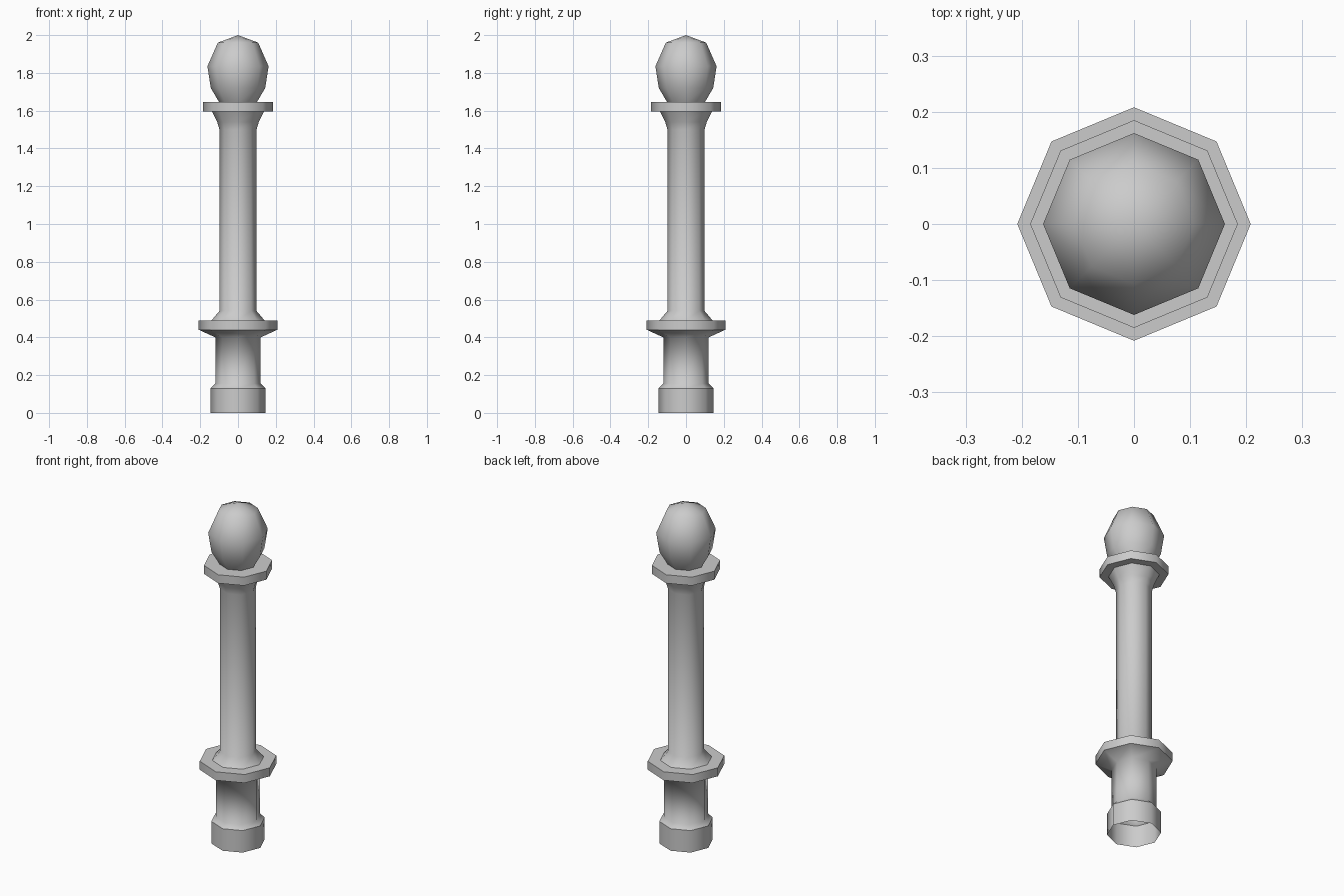
import bpy
import bmesh
import math

cube = bpy.data.objects.get("Cube")
if cube:
    bpy.data.objects.remove(cube, do_unlink=True)

SIDES = 8

grey = bpy.data.materials.new("plain_grey")
grey.use_nodes = True
colour = (0.6, 0.6, 0.6, 1.0)
grey.diffuse_color = colour
grey.node_tree.nodes["Principled BSDF"].inputs["Base Color"].default_value = colour


def lathe(name, profile, sharp=()):
    """Spin (radius, height) points, bottom to top, into an eight-sided part.
    Rings whose index is in sharp get a hard edge."""
    bm = bmesh.new()
    rings = []
    for radius, z in profile:
        count = SIDES if radius > 0 else 1
        rings.append([bm.verts.new((radius * math.cos(math.tau * i / SIDES),
                                    radius * math.sin(math.tau * i / SIDES), z))
                      for i in range(count)])
    for low, high in zip(rings, rings[1:]):
        for i in range(SIDES):
            j = (i + 1) % SIDES
            if len(high) == 1:
                face = bm.faces.new((low[i], low[j], high[0]))
            elif len(low) == 1:
                face = bm.faces.new((low[0], high[j], high[i]))
            else:
                face = bm.faces.new((low[i], low[j], high[j], high[i]))
            face.smooth = True
    for k in sharp:
        for i in range(SIDES):
            edge = bm.edges.get((rings[k][i], rings[k][(i + 1) % SIDES]))
            if edge:
                edge.smooth = False
    mesh = bpy.data.meshes.new(name)
    bm.to_mesh(mesh)
    bm.free()
    mesh.materials.append(grey)
    obj = bpy.data.objects.new(name, mesh)
    bpy.context.collection.objects.link(obj)
    return obj


# Hollow foot, neck and wide lower flange
lathe("pedestal", [(0.145, 0), (0.145, 0.13), (0.12, 0.155), (0.12, 0.40),
                   (0.208, 0.44), (0.208, 0.49), (0.13, 0.49)], sharp=(1, 4, 5))

# Slender shaft, flared at both ends
lathe("shaft", [(0.14, 0.49), (0.098, 0.54), (0.098, 1.50),
                (0.11, 1.54), (0.137, 1.595)])

# Flat collar under the finial
lathe("collar", [(0.12, 1.595), (0.185, 1.595), (0.185, 1.645), (0.08, 1.645)],
      sharp=(1, 2))

# Faceted ball finial
lathe("finial", [(0.1, 1.645), (0.144, 1.72), (0.162, 1.835),
                 (0.107, 1.96), (0, 2.0)])
